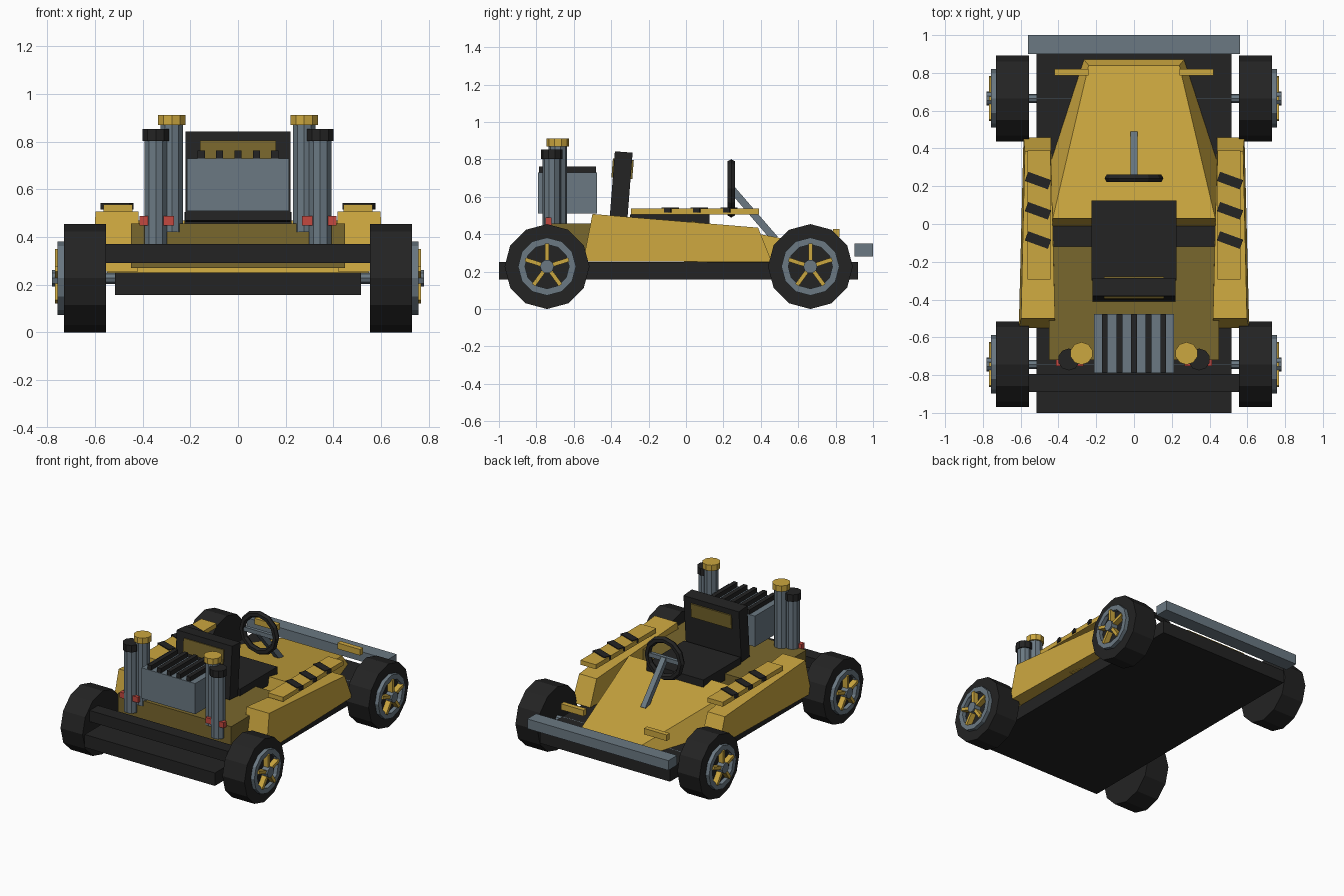
import bpy, bmesh, math
from mathutils import Matrix, Vector

if "Cube" in bpy.data.objects:
    bpy.data.objects.remove(bpy.data.objects["Cube"])


def material(name, rgb):
    m = bpy.data.materials.new(name)
    m.diffuse_color = (*rgb, 1)
    m.use_nodes = True
    m.node_tree.nodes["Principled BSDF"].inputs["Base Color"].default_value = m.diffuse_color
    return m


YELLOW = material("yellow", (0.60, 0.385, 0.05))
OLIVE = material("dark olive", (0.19, 0.135, 0.026))
BLACK = material("black", (0.017, 0.017, 0.017))
GREY = material("steel grey", (0.145, 0.19, 0.225))
RED = material("red", (0.55, 0.065, 0.05))


def finish(name, bm, mat):
    bmesh.ops.recalc_face_normals(bm, faces=bm.faces)
    me = bpy.data.meshes.new(name)
    bm.to_mesh(me)
    bm.free()
    me.materials.append(mat)
    ob = bpy.data.objects.new(name, me)
    bpy.context.collection.objects.link(ob)
    return ob


def box(name, x, y, z, mat, rot=None):
    """Box from (min, max) ranges, optionally rotated about its centre."""
    bm = bmesh.new()
    c = Vector([(r[0] + r[1]) / 2 for r in (x, y, z)])
    s = [r[1] - r[0] for r in (x, y, z)]
    m = Matrix.Translation(c) @ (rot or Matrix()) @ Matrix.Diagonal((*s, 1))
    bmesh.ops.create_cube(bm, size=1, matrix=m)
    return finish(name, bm, mat)


def frustum(name, bottom, top, mat):
    """Six-sided solid between two four-point loops."""
    bm = bmesh.new()
    b = [bm.verts.new(p) for p in bottom]
    t = [bm.verts.new(p) for p in top]
    bm.faces.new(b)
    bm.faces.new(t)
    for i in range(4):
        j = (i + 1) % 4
        bm.faces.new((b[i], b[j], t[j], t[i]))
    return finish(name, bm, mat)


def cylinder(name, a, b, r, mat, n=12):
    """Cylinder between two points."""
    a, b = Vector(a), Vector(b)
    d = b - a
    q = Matrix.Rotation(math.pi / 2, 4, 'Y') if abs(d.z) < 1e-6 else Matrix()
    # turn the first corner to the top for cross-wise cylinders
    if abs(d.z) < 1e-6:
        q = q @ Matrix.Rotation(math.pi, 4, 'Z')
    bm = bmesh.new()
    bmesh.ops.create_cone(bm, cap_ends=True, segments=n, radius1=r, radius2=r,
                          depth=d.length, matrix=Matrix.Translation((a + b) / 2) @ q)
    return finish(name, bm, mat)


def revolve(name, profile, n, matrix, mat):
    """Closed (radius, height) profile swept round the local z axis."""
    bm = bmesh.new()
    rings = []
    for i in range(n):
        a = 2 * math.pi * i / n
        rings.append([bm.verts.new(matrix @ Vector((r * math.cos(a), r * math.sin(a), h)))
                      for r, h in profile])
    k = len(profile)
    for i in range(n):
        p, q = rings[i], rings[(i + 1) % n]
        for j in range(k):
            bm.faces.new((p[j], q[j], q[(j + 1) % k], p[(j + 1) % k]))
    return finish(name, bm, mat)


# Chassis and bumpers
box("floor", (-.517, .517), (-1, .92), (.157, .25), BLACK)
box("engine_end_bumper", (-.56, .56), (-.89, -.795), (.29, .37), BLACK)
box("nose_end_bumper", (-.56, .56), (.9, 1), (.28, .35), GREY)

# Tub and tapered nose
box("rear_tub", (-.45, .45), (-.72, -.12), (.27, .457), OLIVE)
frustum("nose",
        [(-.55, -.01, .25), (.55, -.01, .25), (.265, .87, .25), (-.265, .87, .25)],
        [(-.43, .03, .47), (.43, .03, .47), (.24, .84, .315), (-.24, .84, .315)], YELLOW)

# Seat
box("seat_base", (-.225, .225), (-.3, .125), (.41, .505), BLACK)
lean = Matrix.Rotation(math.radians(-4.5), 4, 'X')
box("seat_back", (-.22, .22), (-.395, -.3), (.465, .84), BLACK, lean)
box("seat_panel", (-.16, .16), (-.395, -.283), (.70, .80), OLIVE, lean)

# Engine block with cooling fins
box("engine", (-.213, .213), (-.79, -.477), (.51, .73), GREY)
for i in range(-2, 3):
    box("engine_fin", (i * .077 - .015, i * .077 + .015), (-.785, -.48), (.725, .762), BLACK)

# Steering wheel, cross bar and column
sw = Vector((0, .242, .645))
revolve("steering_wheel",
        [(.133 + .023 * math.cos(math.pi * k / 3), .023 * math.sin(math.pi * k / 3))
         for k in range(6)],
        12, Matrix.Translation(sw) @ Matrix.Rotation(math.pi / 2, 4, 'X'), BLACK)
box("steering_bar", (-.12, .12), (.23, .255), (.63, .66), GREY)
end = Vector((0, .475, .375))
d = end - sw
mid = (sw + end) / 2
h = d.length / 2
box("steering_column", (-.019, .019), (mid.y - h, mid.y + h), (mid.z - .019, mid.z + .019),
    GREY, Matrix.Rotation(math.atan2(d.z, d.y), 4, 'X'))

# Axles
for y in (-.743, .665):
    cylinder("axle", (-.74, y, .227), (.74, y, .227), .024, GREY, 8)

for s in (-1, 1):
    def span(a, b):
        return (min(s * a, s * b), max(s * a, s * b))

    # Wheels: tyre, rim ring, five spokes and hub
    for y in (-.743, .665):
        c = Vector((0, y, .227))
        cylinder("tyre", (s * .555, y, .227), (s * .73, y, .227), .227, BLACK)
        revolve("rim", [(.118, .70), (.155, .70), (.155, .757), (.118, .757)], 12,
                Matrix.Translation(c) @ Matrix.Rotation(s * math.pi / 2, 4, 'Y'), GREY)
        for k in range(5):
            a = 2 * math.pi * k / 5
            px, pz = y + .075 * math.sin(a), .227 + .075 * math.cos(a)
            box("spoke", span(.72, .768), (px - .011, px + .011), (pz - .047, pz + .047),
                YELLOW, Matrix.Rotation(-a, 4, 'X'))
        cylinder("hub", (s * .72, y, .227), (s * .78, y, .227), .037, GREY, 10)

    # Side pods
    frustum("side_pod",
            [(s * .42, -.55, .255), (s * .61, -.55, .255),
             (s * .585, .457, .255), (s * .44, .457, .255)],
            [(s * .418, -.5, .508), (s * .598, -.5, .508),
             (s * .578, .385, .435), (s * .44, .385, .435)], YELLOW)
    # Pod rail with slanted stripes
    box("pod_rail", span(.443, .565), (-.295, .39), (.505, .537), YELLOW)
    for y in (-.085, .07, .23):
        box("rail_stripe", span(.443, .573), (y - .026, y + .026), (.515, .543), BLACK,
            Matrix.Rotation(math.radians(-20), 4, 'Z'))

    # Nose lamps
    box("nose_lamp", span(.24, .42), (.785, .82), (.385, .428), YELLOW)

    # Exhaust stacks with caps and a clamp
    cylinder("tall_exhaust", (s * .278, -.685, .42), (s * .278, -.685, .88), .049, GREY, 10)
    cylinder("tall_exhaust_cap", (s * .278, -.685, .87), (s * .278, -.685, .912), .06, YELLOW, 10)
    cylinder("short_exhaust", (s * .345, -.717, .36), (s * .345, -.717, .82), .049, GREY, 10)
    cylinder("short_exhaust_cap", (s * .345, -.717, .803), (s * .345, -.717, .853), .058, BLACK, 10)
    box("exhaust_clamp", span(.268, .413), (-.752, -.718), (.448, .488), RED)
